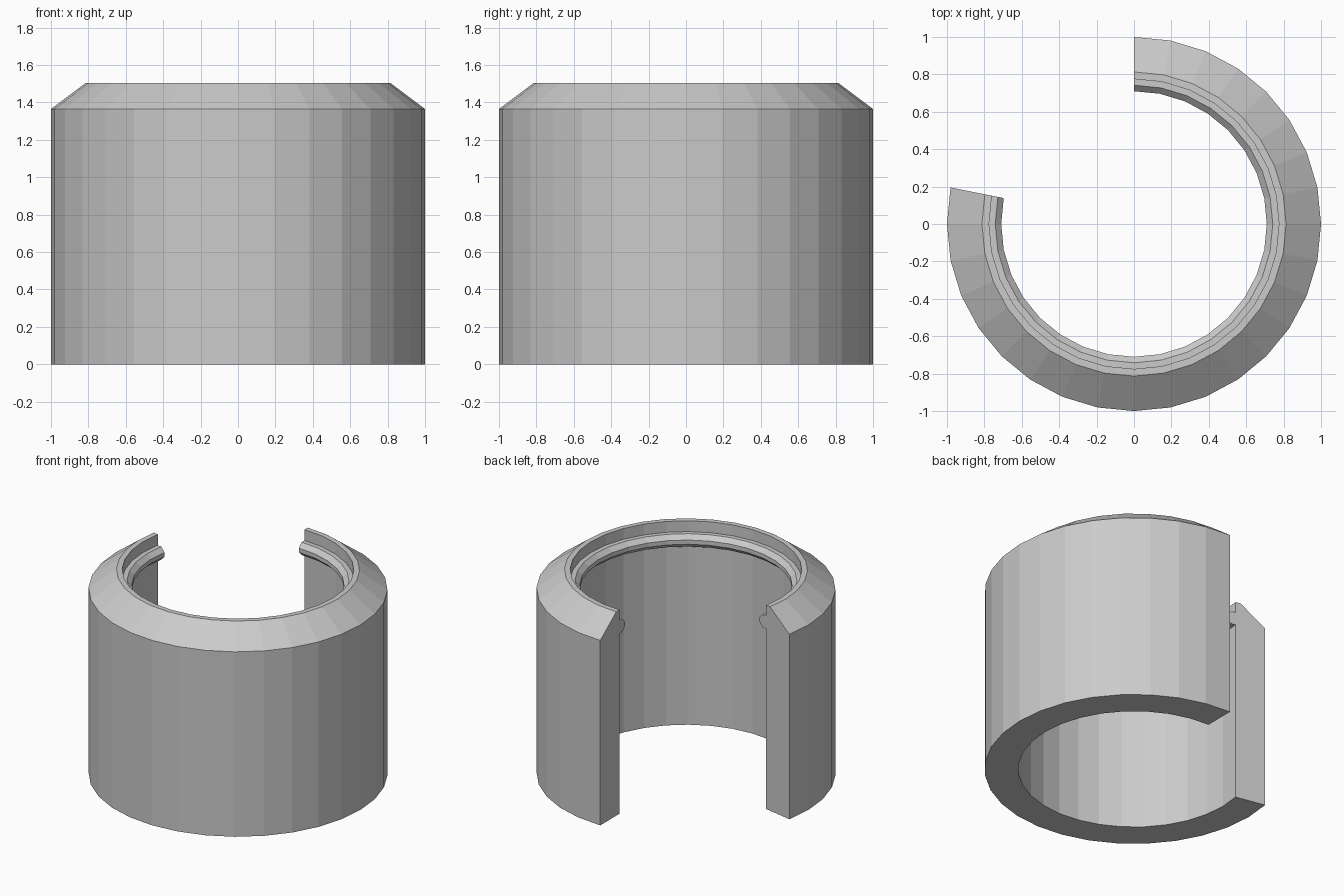
import bpy, bmesh, math

cube = bpy.data.objects.get("Cube")
if cube:
    bpy.data.objects.remove(cube, do_unlink=True)

# Single flat grey
grey = bpy.data.materials.new("light_grey")
grey.use_nodes = True
colour = (0.6, 0.6, 0.6, 1)
grey.diffuse_color = colour
grey.node_tree.nodes["Principled BSDF"].inputs["Base Color"].default_value = colour


def lathe_arc(name, profile, start, step, count, material):
    """Sweep a closed (radius, height) profile around z and cap both ends."""
    bm = bmesh.new()
    rings = []
    for i in range(count + 1):
        a = math.radians(start + step * i)
        rings.append([bm.verts.new((r * math.cos(a), r * math.sin(a), z))
                      for r, z in profile])
    n = len(profile)
    for a, b in zip(rings, rings[1:]):
        for j in range(n):
            k = (j + 1) % n
            bm.faces.new((a[j], b[j], b[k], a[k]))
    bm.faces.new(rings[0])
    bm.faces.new(rings[-1][::-1])
    bmesh.ops.recalc_face_normals(bm, faces=bm.faces)
    mesh = bpy.data.meshes.new(name)
    bm.to_mesh(mesh)
    bm.free()
    mesh.materials.append(material)
    obj = bpy.data.objects.new(name, mesh)
    bpy.context.collection.objects.link(obj)
    return obj


# Wall section: chamfered top outside, chamfered snap ridge inside
inner, ridge, tip = 0.775, 0.742, 0.71
section = [
    (inner, 0), (1, 0), (1, 1.365), (0.813, 1.505), (inner, 1.505),
    (inner, 1.425), (ridge, 1.425), (tip, 1.393),
    (tip, 1.362), (ridge, 1.33), (inner, 1.33),
]

# Open sleeve: 25 of 32 segments, with the gap at the back
lathe_arc("open_sleeve", section, 168.75, 360 / 32, 25, grey)
